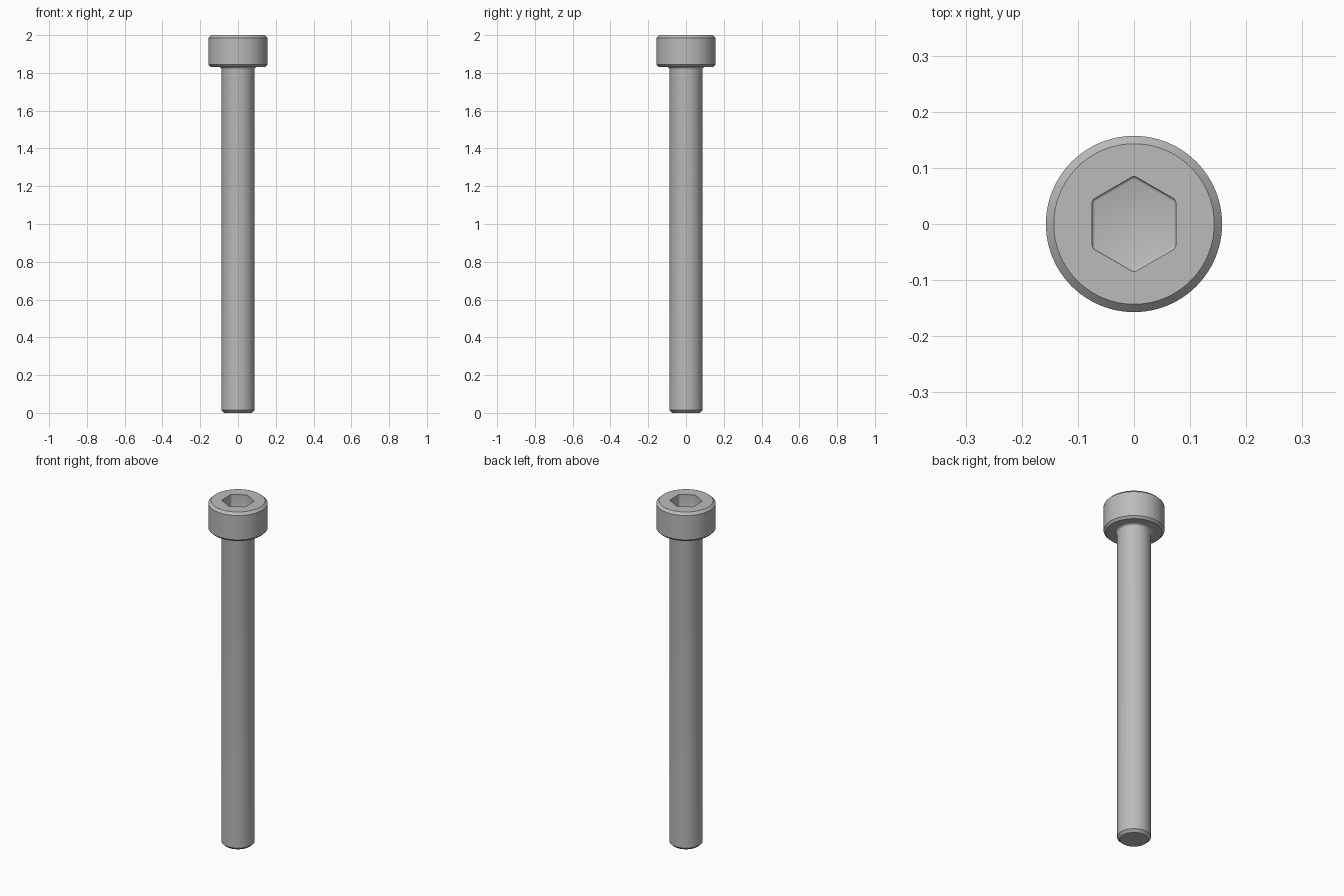
import bpy
import bmesh
from math import cos, sin, pi, radians

cube = bpy.data.objects.get("Cube")
if cube:
    bpy.data.objects.remove(cube, do_unlink=True)

SIDES = 96
HEAD_R, HEAD_BASE, TOP = 0.157, 1.832, 2.0
SHANK_R, FILLET = 0.088, 0.014
SOCKET_R, SOCKET_FLOOR = 0.086, 1.915

steel = bpy.data.materials.new("steel grey")
steel.use_nodes = True
steel.diffuse_color = (0.5, 0.5, 0.5, 1)
steel.node_tree.nodes["Principled BSDF"].inputs["Base Color"].default_value = (0.5, 0.5, 0.5, 1)


def add_object(name, bm):
    bmesh.ops.recalc_face_normals(bm, faces=bm.faces)
    mesh = bpy.data.meshes.new(name)
    bm.to_mesh(mesh)
    bm.free()
    mesh.materials.append(steel)
    obj = bpy.data.objects.new(name, mesh)
    bpy.context.collection.objects.link(obj)
    return obj


def turned(name, profile):
    """Closed solid of revolution from (radius, height) points, bottom to top."""
    bm = bmesh.new()
    rings = [[bm.verts.new((r * cos(2 * pi * i / SIDES), r * sin(2 * pi * i / SIDES), z))
              for i in range(SIDES)] for r, z in profile]
    for low, high in zip(rings, rings[1:]):
        for i in range(SIDES):
            j = (i + 1) % SIDES
            bm.faces.new((low[i], low[j], high[j], high[i]))
    bm.faces.new(rings[0][::-1])
    bm.faces.new(rings[-1])
    return add_object(name, bm)


def smooth(obj):
    bpy.ops.object.select_all(action="DESELECT")
    obj.select_set(True)
    bpy.context.view_layer.objects.active = obj
    bpy.ops.object.shade_smooth_by_angle(angle=radians(30))


# Cylindrical head with chamfered rims
head = turned("socket_head", [
    (HEAD_R - 0.012, HEAD_BASE), (HEAD_R, HEAD_BASE + 0.012),
    (HEAD_R, TOP - 0.014), (HEAD_R - 0.014, TOP)])

# Shank with chamfered tip and a concave fillet under the head
fillet = [(SHANK_R + FILLET * (1 - cos(a)), HEAD_BASE - FILLET * (1 - sin(a)))
          for a in (radians(15 * k) for k in range(7))]
shank = turned("shank", [(SHANK_R - 0.014, 0), (SHANK_R, 0.014)] + fillet
               + [(SHANK_R, HEAD_BASE + 0.02)])

# Hexagonal socket, softened at its corners and floor
bm = bmesh.new()
floor = [bm.verts.new((SOCKET_R * sin(k * pi / 3), SOCKET_R * cos(k * pi / 3), SOCKET_FLOOR))
         for k in range(6)]
base = bm.faces.new(floor)
lifted = bmesh.ops.extrude_face_region(bm, geom=[base], use_keep_orig=True)["geom"]
for v in lifted:
    if isinstance(v, bmesh.types.BMVert):
        v.co.z = TOP + 0.05
bmesh.ops.recalc_face_normals(bm, faces=bm.faces)
soft = [e for e in bm.edges if min(v.co.z for v in e.verts) < TOP]
bmesh.ops.bevel(bm, geom=soft, offset=0.005, segments=3, profile=0.5, affect="EDGES")
cutter = add_object("socket_cutter", bm)
cutter.hide_render = True

cut = head.modifiers.new("socket", "BOOLEAN")
cut.operation = "DIFFERENCE"
cut.solver = "EXACT"
cut.object = cutter
bpy.context.view_layer.objects.active = head
bpy.ops.object.modifier_apply(modifier=cut.name)
bpy.data.objects.remove(cutter, do_unlink=True)

for part in (head, shank):
    smooth(part)
